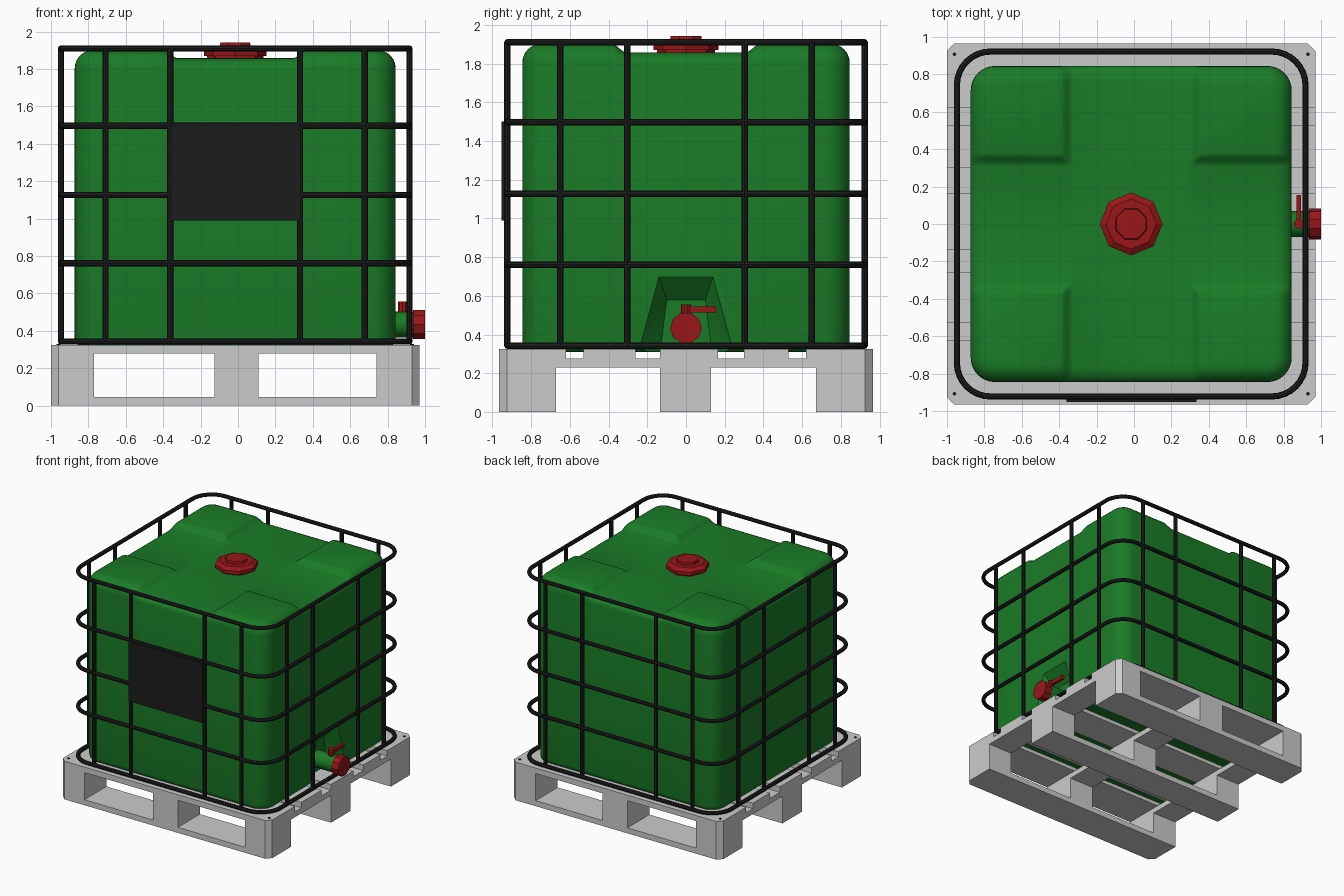
import bpy, bmesh
from math import sin, cos, pi, radians
from mathutils import Vector, Matrix

if "Cube" in bpy.data.objects:
    bpy.data.objects.remove(bpy.data.objects["Cube"])

CX = -0.015  # x centre of pallet, tank and cage


def material(name, rgb):
    m = bpy.data.materials.new(name)
    m.diffuse_color = (*rgb, 1)
    m.use_nodes = True
    m.node_tree.nodes["Principled BSDF"].inputs["Base Color"].default_value = m.diffuse_color
    return m


GREEN = material("green", (0.01, 0.2, 0.02))
RED = material("red", (0.32, 0.008, 0.01))
BLACK = material("black", (0.012, 0.012, 0.012))


def finish(name, bm, mat=None, smooth=None):
    bmesh.ops.recalc_face_normals(bm, faces=bm.faces)
    me = bpy.data.meshes.new(name)
    bm.to_mesh(me)
    bm.free()
    ob = bpy.data.objects.new(name, me)
    bpy.context.collection.objects.link(ob)
    if mat:
        me.materials.append(mat)
    if smooth:
        select(ob)
        bpy.ops.object.shade_smooth_by_angle(angle=radians(smooth))
    return ob


def select(ob):
    bpy.ops.object.select_all(action='DESELECT')
    ob.select_set(True)
    bpy.context.view_layer.objects.active = ob


def box_bm(x0, x1, y0, y1, z0, z1):
    bm = bmesh.new()
    bmesh.ops.create_cube(bm, size=1)
    for v in bm.verts:
        v.co = Vector(((x0 + x1) / 2 + v.co.x * (x1 - x0),
                       (y0 + y1) / 2 + v.co.y * (y1 - y0),
                       (z0 + z1) / 2 + v.co.z * (z1 - z0)))
    return bm


def geom(bm):
    return bm.verts[:] + bm.edges[:] + bm.faces[:]


def pallet_part(name, *dims):
    bm = box_bm(*dims)
    # clip the outer corners of the pallet
    for sx in (-1, 1):
        for sy in (-1, 1):
            bmesh.ops.bisect_plane(bm, geom=geom(bm), plane_co=(CX + sx * 0.945, sy * 0.965, 0),
                                   plane_no=(sx, sy, 0), clear_outer=True)
            bmesh.ops.holes_fill(bm, edges=[e for e in bm.edges if e.is_boundary])
    finish(name, bm)


def cylinder(name, r1, r2, depth, loc, mat, sides, axis='Z', turn=0.0, smooth=None):
    bm = bmesh.new()
    m = Matrix.Translation(loc)
    if axis == 'X':
        m = m @ Matrix.Rotation(pi / 2, 4, 'Y')
    m = m @ Matrix.Rotation(turn, 4, 'Z')
    bmesh.ops.create_cone(bm, cap_ends=True, segments=sides, radius1=r1, radius2=r2,
                          depth=depth, matrix=m)
    return finish(name, bm, mat, smooth)


# Pallet: skids and blocks, cross boards, deck boards
XS = [(-1, -0.77), (-0.125, 0.11), (0.74, 0.97)]
for y0, y1 in [(-0.965, -0.67), (-0.135, 0.13), (0.67, 0.965)]:
    pallet_part("pallet_skid", -1, 0.97, y0, y1, 0, 0.047)
    for x0, x1 in XS:
        pallet_part("pallet_block", x0, x1, y0, y1, 0.047, 0.232)
for x0, x1 in XS:
    pallet_part("pallet_cross_board", x0, x1, -0.965, 0.965, 0.232, 0.278)
for y0, y1 in [(-0.965, -0.62), (-0.53, -0.26), (-0.135, 0.165), (0.30, 0.53), (0.62, 0.965)]:
    pallet_part("pallet_deck_board", -1, 0.97, y0, y1, 0.278, 0.325)
for sx in (-1, 1):
    for sy in (-1, 1):
        cylinder("pallet_screw", 0.01, 0.01, 0.008, (CX + sx * 0.945, sy * 0.908, 0.326), BLACK, 8)

# Tank: rounded box whose top is lowered in a cross, leaving four corner pads
TOP, BOTTOM = 1.90, 0.31
bm = box_bm(CX - 0.858, CX + 0.858, -0.845, 0.845, BOTTOM, TOP)


def bevel(test, width, segments):
    edges = [e for e in bm.edges if test(*[v.co for v in e.verts])]
    bmesh.ops.bevel(bm, geom=edges, offset=width, segments=segments, profile=0.5, affect='EDGES')


bevel(lambda a, b: abs(a.z - b.z) > 1, 0.13, 8)
bevel(lambda a, b: min(a.z, b.z) > TOP - 0.001, 0.095, 6)
bevel(lambda a, b: max(a.z, b.z) < BOTTOM + 0.001, 0.05, 4)
IN, OUT = 0.31, 0.38
for i in range(6):
    d = IN + (OUT - IN) * i / 5
    for s in (-d, d):
        for co, no in (((CX + s, 0, 0), (1, 0, 0)), ((0, s, 0), (0, 1, 0))):
            bmesh.ops.bisect_plane(bm, geom=geom(bm), plane_co=co, plane_no=no)


def dip(d):
    t = min(1, max(0, (OUT - abs(d)) / (OUT - IN)))
    return t * t * (3 - 2 * t)


for v in bm.verts:
    w = min(1, max(0, (v.co.z - 1.80) / 0.1))
    v.co.z -= 0.042 * w * max(dip(v.co.x - CX), dip(v.co.y))
tank = finish("tank", bm, GREEN)

# Sloped recess in the tank wall behind the valve
bm = bmesh.new()
for x, low, high, z in [(0.87, 0.28, 0.15, 0.73), (0.74, 0.14, 0.10, 0.58)]:
    for s in (-1, 1):
        bm.verts.new((x, s * low, 0.25))
        bm.verts.new((x, s * high, z))
bmesh.ops.convex_hull(bm, input=bm.verts)
cutter = finish("recess_cutter", bm, GREEN)
cutter.hide_render = True
mod = tank.modifiers.new("recess", 'BOOLEAN')
mod.operation, mod.object, mod.solver = 'DIFFERENCE', cutter, 'EXACT'
select(tank)
bpy.ops.object.modifier_apply(modifier="recess")
bpy.data.objects.remove(cutter)
bpy.ops.object.shade_smooth_by_angle(angle=radians(35))

# Filler lid: eight-sided, stepped
cylinder("lid_collar", 0.15, 0.15, 0.03, (CX, 0, 1.86), RED, 8)
cylinder("lid_rim", 0.168, 0.168, 0.03, (CX, 0, 1.885), RED, 8)
cylinder("lid_top", 0.168, 0.135, 0.022, (CX, 0, 1.911), RED, 8)
cylinder("lid_boss", 0.092, 0.085, 0.03, (CX, 0, 1.927), RED, 8, turn=pi / 8)

# Drain valve
VZ = 0.435
cylinder("valve_neck", 0.07, 0.07, 0.22, (0.83, 0, VZ), GREEN, 16, 'X', smooth=35)
cylinder("valve_cap", 0.082, 0.082, 0.065, (0.9675, 0, VZ), RED, 10, 'X')
cylinder("valve_stem", 0.026, 0.026, 0.065, (0.88, 0, 0.524), RED, 10)
finish("valve_lever", box_bm(0.868, 0.893, 0, 0.155, 0.514, 0.545), RED)

# Cage: five rounded hoops and upright bars on all four sides
HX, HY, R, TUBE = 0.932, 0.922, 0.18, 0.0165
curve = bpy.data.curves.new("cage", 'CURVE')
curve.dimensions = '3D'
curve.bevel_depth = TUBE
curve.bevel_resolution = 2
curve.use_fill_caps = True


def tube(points, cyclic):
    sp = curve.splines.new('POLY')
    sp.points.add(len(points) - 1)
    for p, co in zip(sp.points, points):
        p.co = (*co, 1)
    sp.use_cyclic_u = cyclic


HOOPS = (0.343, 0.762, 1.127, 1.497, 1.91)
for z in HOOPS:
    pts = []
    for k, (sx, sy) in enumerate([(1, 1), (-1, 1), (-1, -1), (1, -1)]):
        for i in range(9):
            a = (k + i / 8) * pi / 2
            pts.append((CX + sx * (HX - R) + R * cos(a), sy * (HY - R) + R * sin(a), z))
    tube(pts, True)
for s in (-1, 1):
    for side in (-1, 1):
        for x in (0.347, 0.693):
            tube([(CX + s * x, side * HY, z) for z in (HOOPS[0], HOOPS[-1])], False)
        for y in (0.303, 0.65):
            tube([(CX + side * HX, s * y, z) for z in (HOOPS[0], HOOPS[-1])], False)
cage = bpy.data.objects.new("cage", curve)
bpy.context.collection.objects.link(cage)
curve.materials.append(BLACK)
select(cage)
bpy.ops.object.convert(target='MESH')
bpy.ops.object.shade_smooth_by_angle(angle=radians(40))

# Blank plate on the front of the cage
finish("front_plate", box_bm(-0.362, 0.335, -0.953, -0.932, 0.99, 1.50), BLACK)
